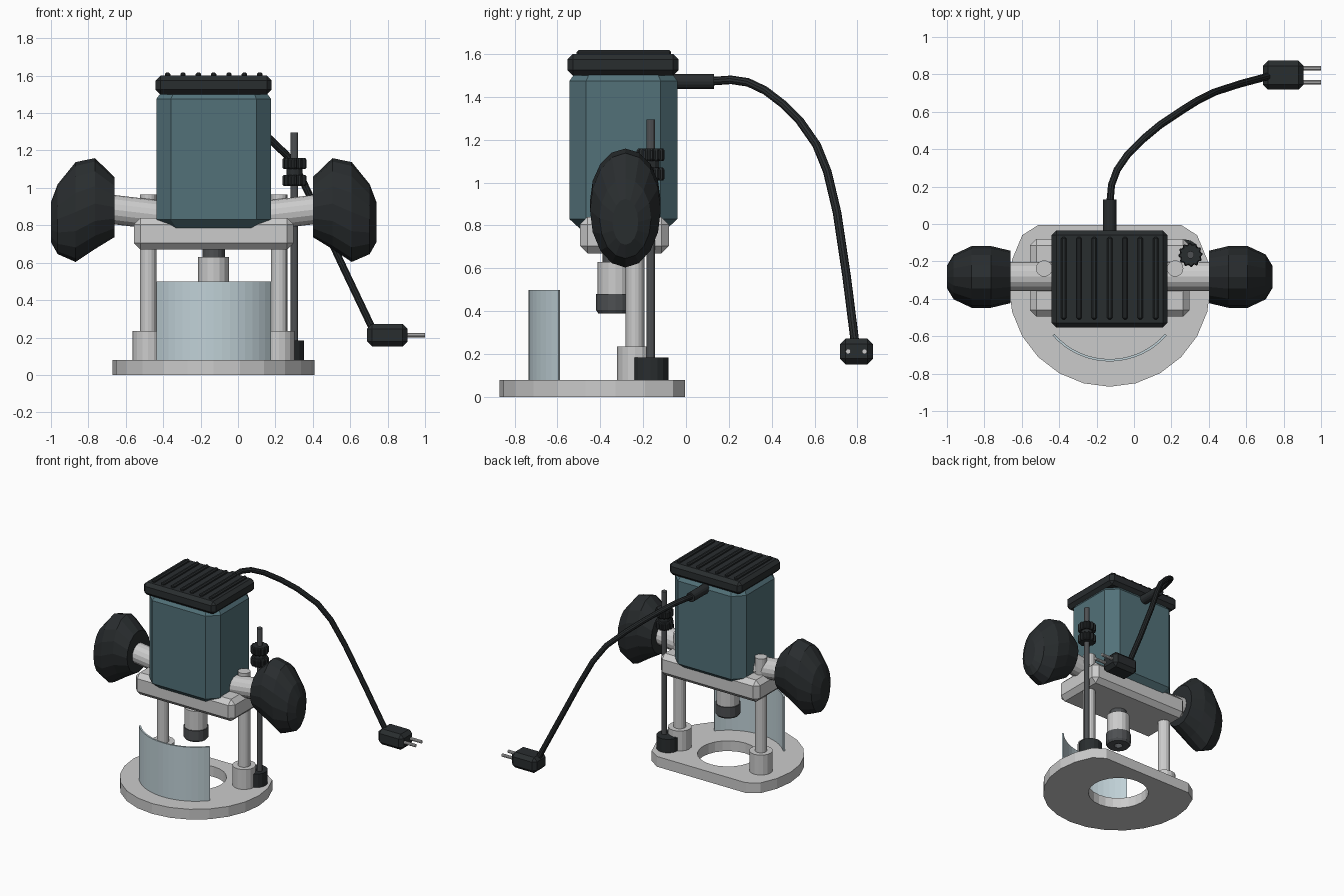
import bpy, bmesh, math
from mathutils import Vector

if "Cube" in bpy.data.objects:
    bpy.data.objects.remove(bpy.data.objects["Cube"])

CX = -0.13  # tool centre line


def material(name, rgb):
    m = bpy.data.materials.new(name)
    m.diffuse_color = (*rgb, 1)
    m.use_nodes = True
    m.node_tree.nodes["Principled BSDF"].inputs["Base Color"].default_value = m.diffuse_color
    return m


TEAL = material("teal", (0.085, 0.165, 0.19))
BLACK = material("black", (0.022, 0.026, 0.028))
DARK = material("dark_steel", (0.075, 0.08, 0.085))
GLASS = material("pale_blue", (0.53, 0.64, 0.68))


def finish(name, bm, mat=None):
    bmesh.ops.recalc_face_normals(bm, faces=bm.faces)
    me = bpy.data.meshes.new(name)
    bm.to_mesh(me)
    bm.free()
    ob = bpy.data.objects.new(name, me)
    bpy.context.collection.objects.link(ob)
    if mat:
        me.materials.append(mat)
    return ob


def loft(name, rings, mat=None, caps=True, closed=False):
    """Skin a list of vertex rings; closed joins last ring to first."""
    bm = bmesh.new()
    vs = [[bm.verts.new(p) for p in r] for r in rings]
    n = len(vs[0])
    pairs = list(zip(vs, vs[1:])) + ([(vs[-1], vs[0])] if closed else [])
    for a, b in pairs:
        for i in range(n):
            j = (i + 1) % n
            bm.faces.new((a[i], a[j], b[j], b[i]))
    if caps and not closed:
        bm.faces.new(vs[0])
        bm.faces.new(vs[-1])
    return finish(name, bm, mat)


def circle(x, y, z, r, n=16):
    return [(x + r * math.cos(math.tau * i / n), y + r * math.sin(math.tau * i / n), z) for i in range(n)]


def lathe(name, x, y, profile, mat=None, n=16, closed=False):
    return loft(name, [circle(x, y, z, r, n) for r, z in profile], mat, closed=closed)


def rod(name, a, b, r, mat=None, n=16):
    a, b = Vector(a), Vector(b)
    q = (b - a).to_track_quat('Z', 'Y')
    return loft(name, [[p + q @ Vector(c) for c in circle(0, 0, 0, r, n)] for p in (a, b)], mat)


def box(name, lo, hi, bevel, mat=None):
    bm = bmesh.new()
    bmesh.ops.create_cube(bm, size=1)
    for v in bm.verts:
        v.co = [(l + h) / 2 + c * (h - l) for l, h, c in zip(lo, hi, v.co)]
    bmesh.ops.bevel(bm, geom=bm.edges[:], offset=bevel, segments=1, affect='EDGES')
    return finish(name, bm, mat)


# Base plate: ring with a straight back edge
def outer(z):
    return [(x, min(y, -0.005), z) for x, y, z in circle(CX, -0.33, z, 0.54, 24)]


loft("base_plate", [outer(0), outer(0.08), circle(CX, -0.33, 0.08, 0.215, 24),
                    circle(CX, -0.33, 0, 0.215, 24)], closed=True)

# Curved chip shield
bm = bmesh.new()
prev = None
for i in range(17):
    a = math.radians(-90 - 49 + 98 * i / 16)
    cur = [bm.verts.new((CX + r * math.cos(a), -0.33 + r * math.sin(a), z))
           for r, z in ((0.392, 0.08), (0.405, 0.08), (0.405, 0.5), (0.392, 0.5))]
    if prev:
        for k in range(4):
            bm.faces.new((prev[k], prev[(k + 1) % 4], cur[(k + 1) % 4], cur[k]))
    if i in (0, 16):
        bm.faces.new(cur)
    prev = cur
finish("chip_shield", bm, GLASS)

# Motor carriage
box("carriage", (CX - 0.427, -0.495, 0.67), (CX + 0.427, -0.08, 0.84), 0.035)


# Motor housing: chamfered rectangular rings
def chamfered(z, inset):
    w, d, c = 0.307 - inset, 0.252 - inset, 0.078 - inset * 0.4
    return [(CX + x, -0.292 + y, z) for x, y in (
        (w, -d + c), (w, d - c), (w - c, d), (-w + c, d),
        (-w, d - c), (-w, -d + c), (-w + c, -d), (w - c, -d))]


loft("motor_housing", [chamfered(0.775, 0.06), chamfered(0.83, 0), chamfered(1.475, 0),
                       chamfered(1.505, 0.022)], TEAL)

# Top cap with cooling ribs
box("motor_cap", (CX - 0.31, -0.553, 1.5), (CX + 0.31, -0.035, 1.6), 0.025, BLACK)
for i in range(7):
    x = CX + (i - 3) * 0.082
    box(f"cap_rib_{i + 1}", (x - 0.014, -0.51, 1.585), (x + 0.014, -0.07, 1.618), 0.008, BLACK)

# Spindle, collet and collet nut
lathe("spindle", CX, -0.33, [(0.06, 0.62), (0.06, 0.69)], DARK)
lathe("collet", CX, -0.33, [(0.083, 0.47), (0.083, 0.63)])
lathe("collet_nut", CX, -0.33, [(0.09, 0.48), (0.09, 0.405), (0.08, 0.39), (0.03, 0.39), (0.03, 0.48)],
      DARK, closed=True)

# Paired columns, sockets, handle necks and grips
# Grip sections: offset from centre line, top z, bottom z, half width in y
GRIP = [(0.53, 1.058, 0.737, 0.14), (0.635, 1.159, 0.673, 0.165), (0.738, 1.138, 0.604, 0.165),
        (0.834, 1.02, 0.646, 0.12), (0.87, 0.924, 0.71, 0.06)]
for side, s in (("left", -1), ("right", 1)):
    x = CX + s * 0.35
    lathe(f"{side}_column", x, -0.238, [(0.044, 0.07), (0.044, 0.965)])
    lathe(f"{side}_column_socket", x, -0.238, [(0.083, 0.07), (0.083, 0.235)])
    rod(f"{side}_handle_neck", (CX + s * 0.25, -0.28, 0.85), (CX + s * 0.56, -0.28, 0.887), 0.078)
    loft(f"{side}_grip", [[(CX + s * o, -0.283 + w * math.cos(a), (t + b) / 2 + (t - b) / 2 * math.sin(a))
                           for a in (math.tau * i / 16 for i in range(16))]
                          for o, t, b, w in GRIP], BLACK)

# Depth stop: rod, foot and two knurled nuts on a sleeve
RX, RY = 0.302, -0.165
lathe("depth_rod", RX, RY, [(0.02, 0.15), (0.02, 1.295)], DARK, 12)
lathe("depth_stop_foot", 0.27, RY, [(0.083, 0.07), (0.083, 0.185)], BLACK)
lathe("depth_nut_sleeve", RX, RY, [(0.042, 1.02), (0.042, 1.15)], BLACK, 12)


def knurl(z, r):
    return [(RX + (p - RX) * k, RY + (q - RY) * k, z) for (p, q, z), k in
            zip(circle(RX, RY, z, r, 48), (1, 1, 0.87, 0.87) * 12)]


for i, z in enumerate((1.01, 1.1)):
    loft(f"depth_nut_{i + 1}", [knurl(z, 0.058), knurl(z + 0.01, 0.065), knurl(z + 0.05, 0.065),
                                knurl(z + 0.06, 0.058)], BLACK)

# Power cord with strain relief
rod("cord_strain_relief", (CX, -0.06, 1.472), (CX, 0.13, 1.472), 0.036, BLACK)
PATH = [(CX, 0.1, 1.472), (-0.12, 0.21, 1.48), (-0.09, 0.29, 1.468), (-0.035, 0.37, 1.43),
        (0.05, 0.455, 1.365), (0.14, 0.53, 1.29), (0.26, 0.61, 1.175), (0.34, 0.66, 1.05),
        (0.43, 0.705, 0.86), (0.57, 0.75, 0.56), (0.72, 0.79, 0.245)]
pts = [Vector(p) for p in PATH]
rings = []
for i, p in enumerate(pts):
    d = (pts[min(i + 1, len(pts) - 1)] - pts[max(i - 1, 0)]).normalized()
    u = d.cross(Vector((1, -0.6, 0))).normalized()
    v = d.cross(u)
    rings.append([p + 0.02 * (u * math.cos(a) + v * math.sin(a)) for a in (math.tau * k / 10 for k in range(10))])
loft("power_cord", rings, BLACK)

# Plug and pins
box("plug", (0.69, 0.718, 0.152), (0.907, 0.873, 0.273), 0.027, BLACK)
for i, y in enumerate((0.757, 0.833)):
    rod(f"plug_pin_{i + 1}", (0.89, y, 0.212), (1.0, y, 0.212), 0.012, n=10)
